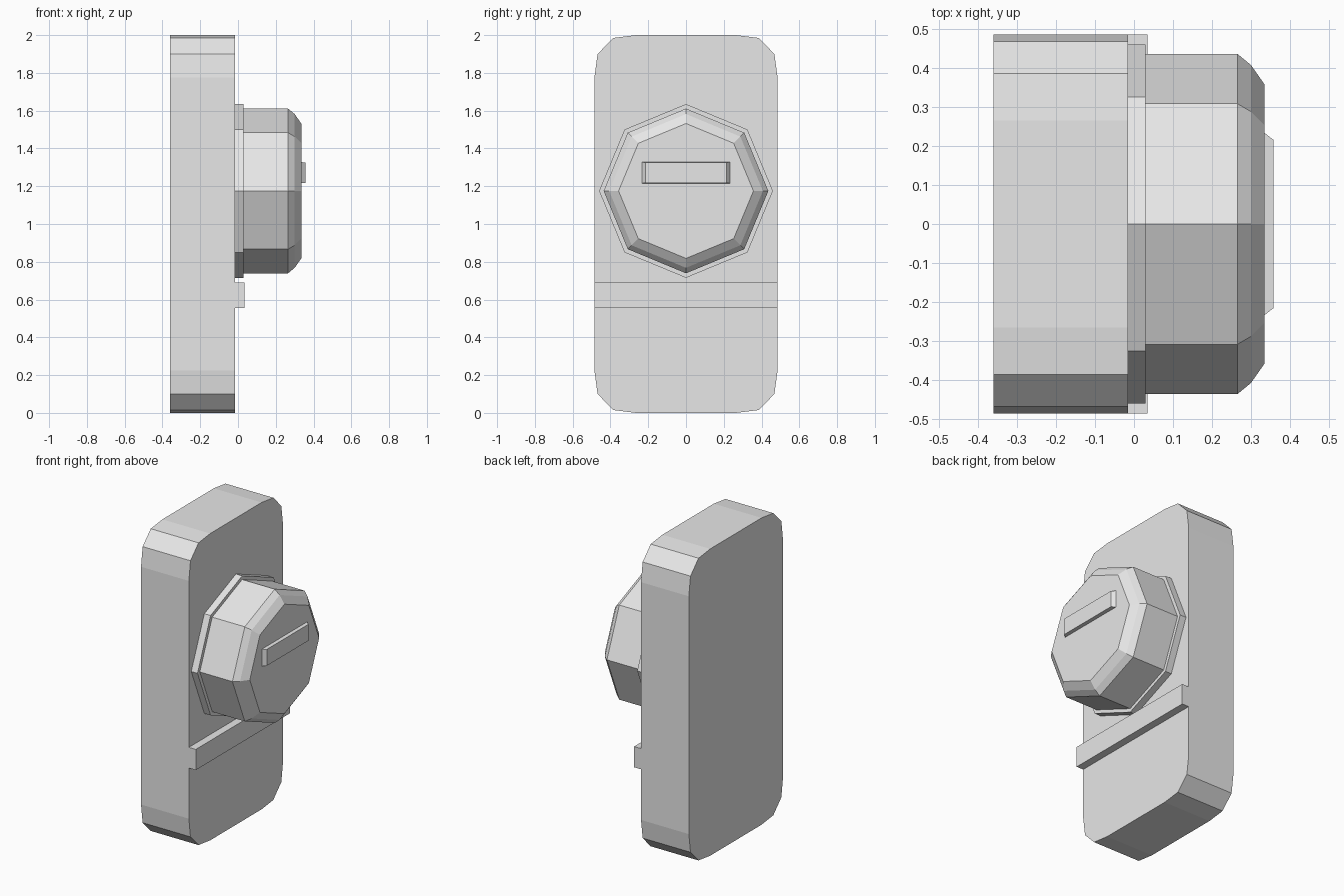
import bpy, bmesh, math

cube = bpy.data.objects.get("Cube")
if cube:
    bpy.data.objects.remove(cube, do_unlink=True)

grey = bpy.data.materials.new("light grey")
grey.use_nodes = True
colour = (0.8, 0.8, 0.8, 1)
grey.diffuse_color = colour
grey.node_tree.nodes["Principled BSDF"].inputs["Base Color"].default_value = colour


def loft(name, rings):
    """Join matching outlines of (x, y, z) points and cap both ends."""
    bm = bmesh.new()
    loops = [[bm.verts.new(p) for p in ring] for ring in rings]
    n = len(loops[0])
    for a, b in zip(loops, loops[1:]):
        for i in range(n):
            j = (i + 1) % n
            bm.faces.new((a[i], a[j], b[j], b[i]))
    bm.faces.new(loops[0][::-1])
    bm.faces.new(loops[-1])
    bmesh.ops.recalc_face_normals(bm, faces=bm.faces)
    mesh = bpy.data.meshes.new(name)
    bm.to_mesh(mesh)
    bm.free()
    mesh.materials.append(grey)
    obj = bpy.data.objects.new(name, mesh)
    bpy.context.collection.objects.link(obj)
    return obj


def octagon(x, radius, z=1.175):
    return [(x, radius * math.sin(k * math.pi / 4), z + radius * math.cos(k * math.pi / 4))
            for k in range(8)]


def rectangle(x, half_y, z0, z1):
    return [(x, -half_y, z0), (x, half_y, z0), (x, half_y, z1), (x, -half_y, z1)]


# Upright back plate with rounded corners, mirrored from one quarter
corner = [(0.485, 0.775), (0.468, 0.9), (0.385, 0.985), (0.265, 1.0)]
outline = corner + [(-y, z) for y, z in reversed(corner)]
outline += [(-y, -z) for y, z in outline]
loft("back_plate", [[(x, y, z + 1) for y, z in outline] for x in (-0.36, -0.015)])

# Eight-sided knob on its collar, with a rounded front rim
loft("knob_collar", [octagon(-0.015, 0.46), octagon(0.03, 0.46)])
loft("knob", [octagon(x, r) for x, r in
              ((0.02, 0.436), (0.265, 0.436), (0.3, 0.407), (0.335, 0.357))])

# Raised pointer bar on the knob, with sloping ends
loft("knob_pointer", [rectangle(0.33, 0.237, 1.215, 1.328),
                      rectangle(0.358, 0.215, 1.218, 1.325)])

# Ledge across the plate below the knob
loft("ledge", [rectangle(-0.015, 0.485, 0.555, 0.69),
               rectangle(0.035, 0.485, 0.555, 0.69)])
